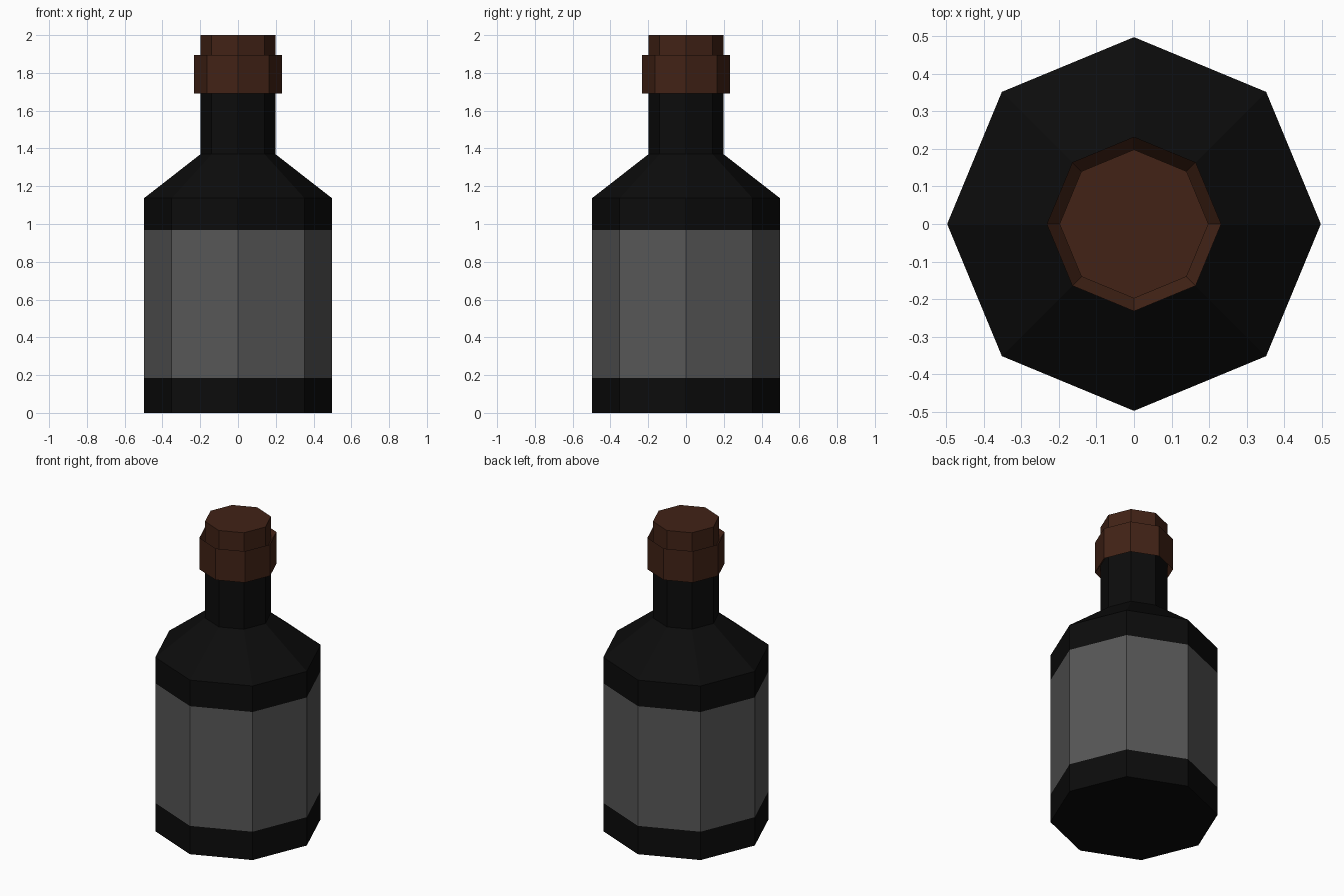
import bpy, bmesh, math

if "Cube" in bpy.data.objects:
    bpy.data.objects.remove(bpy.data.objects["Cube"])

SIDES = 8


def material(name, color):
    mat = bpy.data.materials.new(name)
    mat.diffuse_color = (*color, 1)
    mat.use_nodes = True
    mat.node_tree.nodes["Principled BSDF"].inputs["Base Color"].default_value = mat.diffuse_color
    return mat


def lathe(name, profile, mat, cap_bottom=False, cap_top=False):
    """Revolve (radius, z) points into a flat-faced eight-sided shell."""
    bm = bmesh.new()
    rings = []
    for r, z in profile:
        angles = [2 * math.pi * i / SIDES for i in range(SIDES)]
        rings.append([bm.verts.new((r * math.cos(a), r * math.sin(a), z)) for a in angles])
    for low, high in zip(rings, rings[1:]):
        for i in range(SIDES):
            j = (i + 1) % SIDES
            bm.faces.new((low[i], low[j], high[j], high[i]))
    if cap_bottom:
        bm.faces.new(rings[0][::-1])
    if cap_top:
        bm.faces.new(rings[-1])
    mesh = bpy.data.meshes.new(name)
    bm.to_mesh(mesh)
    bm.free()
    mesh.materials.append(mat)
    obj = bpy.data.objects.new(name, mesh)
    bpy.context.collection.objects.link(obj)
    return obj


glass = material("dark_glass", (0.0035, 0.0035, 0.0035))
paper = material("grey_label", (0.095, 0.095, 0.095))
cork = material("brown_cork", (0.054, 0.0165, 0.008))

R, NECK, COLLAR = 0.497, 0.198, 0.232

# Bottle: base, label band, then shoulder and neck
lathe("bottle_base", [(R, 0), (R, 0.185)], glass, cap_bottom=True)
lathe("label", [(R, 0.185), (R, 0.967)], paper)
lathe("bottle_shoulder_and_neck",
      [(R, 0.967), (R, 1.137), (NECK, 1.37), (NECK, 1.74)], glass)

# Stopper: flared collar with grooves sloping in to the neck and to the plug
lathe("stopper", [(NECK, 1.74), (COLLAR, 1.69), (COLLAR, 1.895),
                  (NECK, 1.845), (NECK, 2.0)], cork, cap_top=True)
